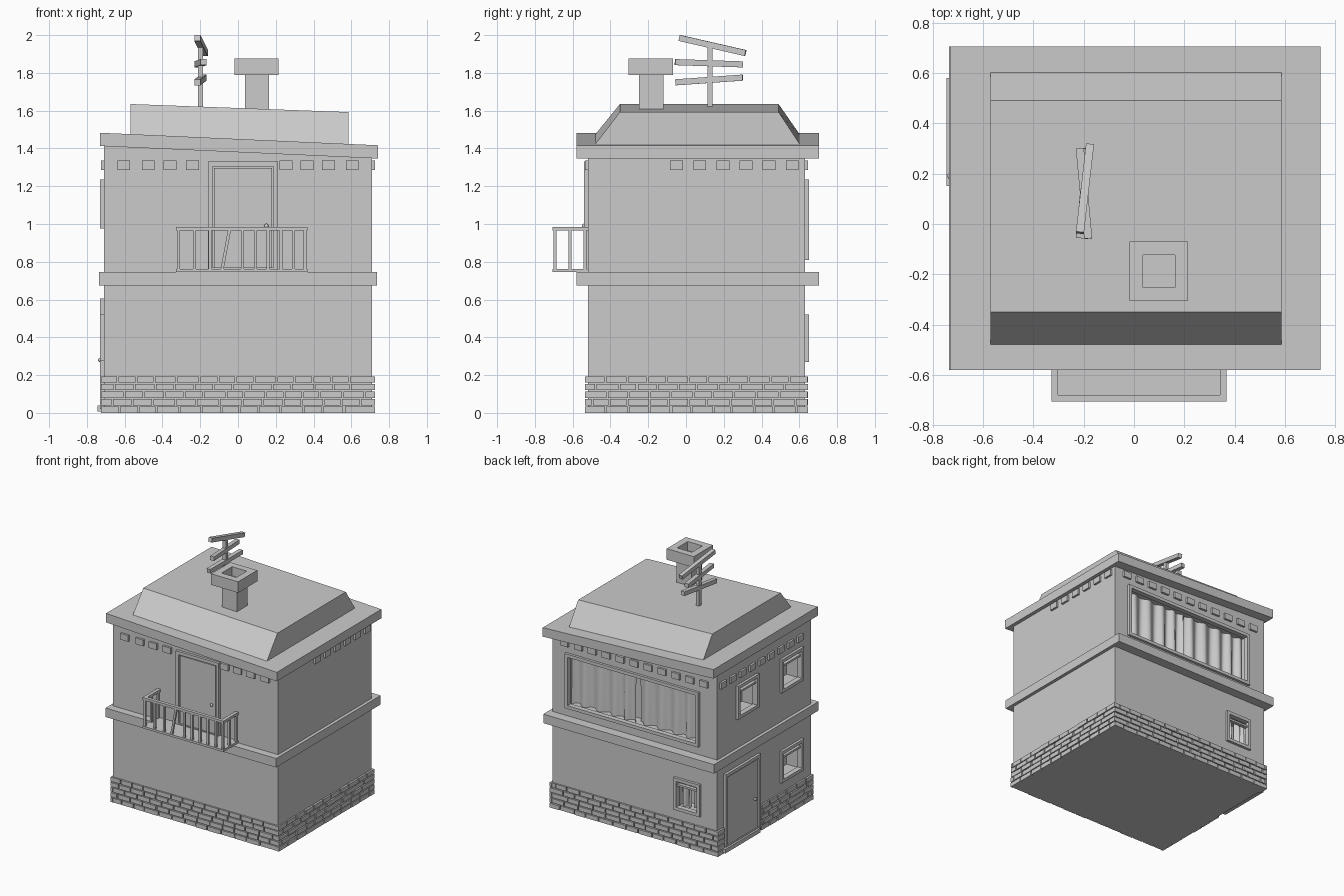
import bpy, bmesh, math, random
from mathutils import Vector, Matrix

if "Cube" in bpy.data.objects:
    bpy.data.objects.remove(bpy.data.objects["Cube"])

random.seed(4)
GREY = bpy.data.materials.new("plain_grey")
GREY.diffuse_color = (0.6, 0.6, 0.6, 1)
GREY.use_nodes = True
GREY.node_tree.nodes["Principled BSDF"].inputs["Base Color"].default_value = GREY.diffuse_color

X, YF, YB = 0.71, -0.52, 0.63      # wall planes
SLOPE = -0.045                     # roof tilt along x


def finish(name, bm):
    bmesh.ops.recalc_face_normals(bm, faces=bm.faces)
    me = bpy.data.meshes.new(name)
    bm.to_mesh(me)
    bm.free()
    me.materials.append(GREY)
    ob = bpy.data.objects.new(name, me)
    bpy.context.collection.objects.link(ob)
    return ob


def add_box(bm, b):
    x0, x1, y0, y1, z0, z1 = b
    m = Matrix.Translation(((x0 + x1) / 2, (y0 + y1) / 2, (z0 + z1) / 2))
    m = m @ Matrix.Diagonal((x1 - x0, y1 - y0, z1 - z0, 1))
    return bmesh.ops.create_cube(bm, size=1, matrix=m)["verts"]


def boxes(name, items):
    bm = bmesh.new()
    for b in items:
        add_box(bm, b)
    return finish(name, bm)


def add_bar(bm, p, q, w):
    p, q = Vector(p), Vector(q)
    d = q - p
    m = Matrix.Translation((p + q) / 2) @ d.to_track_quat('Z', 'Y').to_matrix().to_4x4()
    bmesh.ops.create_cube(bm, size=1, matrix=m @ Matrix.Diagonal((w, w, d.length, 1)))


def on_wall(wall, u0, u1, z0, z1, d0, d1):
    """Box on a wall: u runs along the wall, d is distance outwards."""
    if wall == "front":
        return (u0, u1, YF - d1, YF - d0, z0, z1)
    if wall == "back":
        return (u0, u1, YB + d0, YB + d1, z0, z1)
    if wall == "left":
        return (-X - d1, -X - d0, u0, u1, z0, z1)
    return (X + d0, X + d1, u0, u1, z0, z1)


def frame(wall, u0, u1, z0, z1, t, d0, d1):
    return [on_wall(wall, u0, u0 + t, z0, z1, d0, d1),
            on_wall(wall, u1 - t, u1, z0, z1, d0, d1),
            on_wall(wall, u0 + t, u1 - t, z0, z0 + t, d0, d1),
            on_wall(wall, u0 + t, u1 - t, z1 - t, z1, d0, d1)]


# walls, top following the tilted roof
bm = bmesh.new()
for v in add_box(bm, (-X, X, YF, YB, 0, 1.40)):
    if v.co.z > 1:
        v.co.z += SLOPE * v.co.x
walls = finish("walls", bm)

# windows: frames and pockets cut in the walls
windows = {
    "large_back_window": ("back", -0.56, 0.59, 0.81, 1.235),
    "small_back_window": ("back", -0.57, -0.345, 0.27, 0.52),
    "upper_left_window_a": ("left", 0.14, 0.40, 0.975, 1.235),
    "upper_left_window_b": ("left", -0.41, -0.14, 0.975, 1.235),
    "lower_left_window": ("left", -0.41, -0.14, 0.275, 0.52),
}
pockets = []
for name, (w, u0, u1, z0, z1) in windows.items():
    t = 0.025
    parts = frame(w, u0, u1, z0, z1, t, -0.02, 0.02)
    if not name.startswith("large"):
        zc = z0 + 0.74 * (z1 - z0)
        parts.append(on_wall(w, u0 + t, u1 - t, zc, zc + 0.015, -0.02, 0.008))
    boxes(name + "_frame", parts)
    pockets.append(on_wall(w, u0 + 0.015, u1 - 0.015, z0 + 0.015, z1 - 0.015, -0.12, 0.1))
cutter = boxes("window_cutter", pockets)
cutter.hide_render = True
cutter.hide_viewport = True
mod = walls.modifiers.new("window_holes", 'BOOLEAN')
mod.operation, mod.solver, mod.object = 'DIFFERENCE', 'EXACT', cutter


# wavy curtains behind the back windows
def curtain(name, x0, x1, z0, z1, folds, phase):
    bm = bmesh.new()
    n, rows = folds * 8, []
    for j, z in enumerate((z0, (z0 + z1) / 2, z1)):
        amp = (0.02, 0.017, 0.012)[j]
        rows.append([bm.verts.new((x0 + (x1 - x0) * i / n, YB - 0.06 + amp * math.sin(
            i / n * folds * 2 * math.pi + phase + 1.2 * math.sin(i / n * 5)), z)) for i in range(n + 1)])
    for a, b in zip(rows, rows[1:]):
        for i in range(n):
            bm.faces.new((a[i + 1], a[i], b[i], b[i + 1])).smooth = True
    finish(name, bm)


curtain("large_curtain_a", -0.545, 0.0, 0.825, 1.22, 5, 0)
curtain("large_curtain_b", 0.02, 0.575, 0.825, 1.22, 5, 2)
curtain("small_curtain_a", -0.555, -0.47, 0.285, 0.505, 2, 1)
curtain("small_curtain_b", -0.445, -0.36, 0.285, 0.505, 2, 0)

# brick footing, broken at the side door
bricks = []
for wall, a, b in (("front", -X, X), ("back", -X, X), ("left", YF, YB), ("right", YF, YB)):
    for r in range(5):
        z, u, end = r * 0.04, a - 0.014, b + 0.014
        first = 0.05 if r % 2 else 0.10
        while u < end - 0.01:
            nxt = u + first + random.uniform(-0.01, 0.025)
            first = 0.10
            if end - nxt < 0.04:
                nxt = end
            blocked = wall == "left" and nxt > 0.11 and u < 0.56
            pieces = [(u, nxt)]
            if blocked:
                pieces = [(u, min(nxt, 0.11)), (max(u, 0.56), nxt)]
            for p, q in pieces:
                if q - p > 0.015:
                    bricks.append(on_wall(wall, p, q - (0.008 if q < end else 0), z,
                                          z + 0.033, -0.005, random.uniform(0.011, 0.016)))
            u = nxt
boxes("brick_footing", bricks)

# ledge between the storeys
boxes("middle_ledge", [(-0.735, 0.735, -0.58, 0.705, 0.675, 0.745)])

# small blocks under the eaves
rows = {"front": [-0.605, -0.475, -0.36, -0.24, 0.255, 0.365, 0.48, 0.605],
        "back": [-0.6 + 0.12 * i for i in range(11)],
        "left": [0.565 - 0.118 * i for i in range(9)],
        "right": [-0.05 + 0.1225 * i for i in range(6)]}
boxes("eaves_blocks", [on_wall(w, u - 0.034, u + 0.034, 1.287, 1.335, -0.005, 0.016)
                       for w, us in rows.items() for u in us])

# tilted roof slab
bm = bmesh.new()
for v in add_box(bm, (-0.73, 0.74, -0.58, 0.705, 1.38, 1.45)):
    v.co.z += SLOPE * v.co.x
finish("roof_slab", bm)

# raised roof with sloping front and back
bm = bmesh.new()
for v in add_box(bm, (-0.57, 0.585, -0.495, 0.615, 1.43, 1.614)):
    if v.co.z > 1.5:
        v.co.y = -0.35 if v.co.y < 0 else 0.49
    v.co.z += (-0.037 if v.co.z > 1.5 else SLOPE) * v.co.x
finish("raised_roof", bm)

# chimney with hollow cap
boxes("chimney_stack", [(0.038, 0.165, -0.25, -0.12, 1.57, 1.79)])
bm = bmesh.new()
add_box(bm, (-0.018, 0.215, -0.305, -0.07, 1.79, 1.876))
bm.faces.ensure_lookup_table()
top = max(bm.faces, key=lambda f: f.calc_center_median().z)
bmesh.ops.inset_individual(bm, faces=[top], thickness=0.075)
hole = bmesh.ops.extrude_discrete_faces(bm, faces=[top])["faces"][0]
for v in hole.verts:
    v.co.z -= 0.07
finish("chimney_cap", bm)

# roof aerial
bm = bmesh.new()
add_bar(bm, (-0.198, 0.127, 1.58), (-0.198, 0.127, 1.94), 0.028)
for p, q in (((-0.215, -0.035, 1.985), (-0.175, 0.315, 1.905)),
             ((-0.182, -0.058, 1.857), (-0.215, 0.30, 1.845)),
             ((-0.215, -0.055, 1.75), (-0.182, 0.30, 1.775))):
    add_bar(bm, p, q, 0.032)
finish("aerial", bm)


# doors: frame, panel and knob
def door(name, wall, u0, u1, z0, z1, knob_u, knob_z):
    boxes(name + "_frame", frame(wall, u0, u1, z0, z1, 0.025, -0.005, 0.02))
    boxes(name + "_panel", [on_wall(wall, u0 + 0.033, u1 - 0.033, z0 + 0.025, z1 - 0.033, -0.005, 0.012)])
    b = on_wall(wall, knob_u, knob_u, knob_z, knob_z, 0.02, 0.02)
    bm = bmesh.new()
    bmesh.ops.create_uvsphere(bm, u_segments=10, v_segments=6, radius=0.012,
                              matrix=Matrix.Translation((b[0], b[2], b[4])))
    finish(name + "_knob", bm)


door("balcony_door", "front", -0.16, 0.212, 0.745, 1.33, 0.15, 0.99)
door("side_door", "left", 0.12, 0.55, 0.02, 0.605, 0.19, 0.28)
boxes("side_door_step", [on_wall("left", 0.15, 0.58, 0.008, 0.04, -0.005, 0.035)])

# balcony: floor, hand rail and balusters, one of them loose
boxes("balcony_floor", [(-0.328, 0.368, -0.706, YF, 0.745, 0.762)])
boxes("balcony_rail", [(-0.328, 0.368, -0.706, -0.68, 0.965, 0.985),
                       (-0.328, -0.302, -0.68, YF, 0.965, 0.985),
                       (0.342, 0.368, -0.68, YF, 0.965, 0.985)])
bm = bmesh.new()
for x in (-0.315, -0.23, -0.148, 0.025, 0.092, 0.16, 0.228, 0.295, 0.355):
    add_bar(bm, (x, -0.693, 0.755), (x, -0.693, 0.97), 0.016)
add_bar(bm, (-0.085, -0.693, 0.755), (-0.045, -0.693, 0.97), 0.016)
for x in (-0.315, 0.355):
    for y in (-0.615, -0.535):
        add_bar(bm, (x, y, 0.755), (x, y, 0.97), 0.016)
finish("balcony_balusters", bm)
